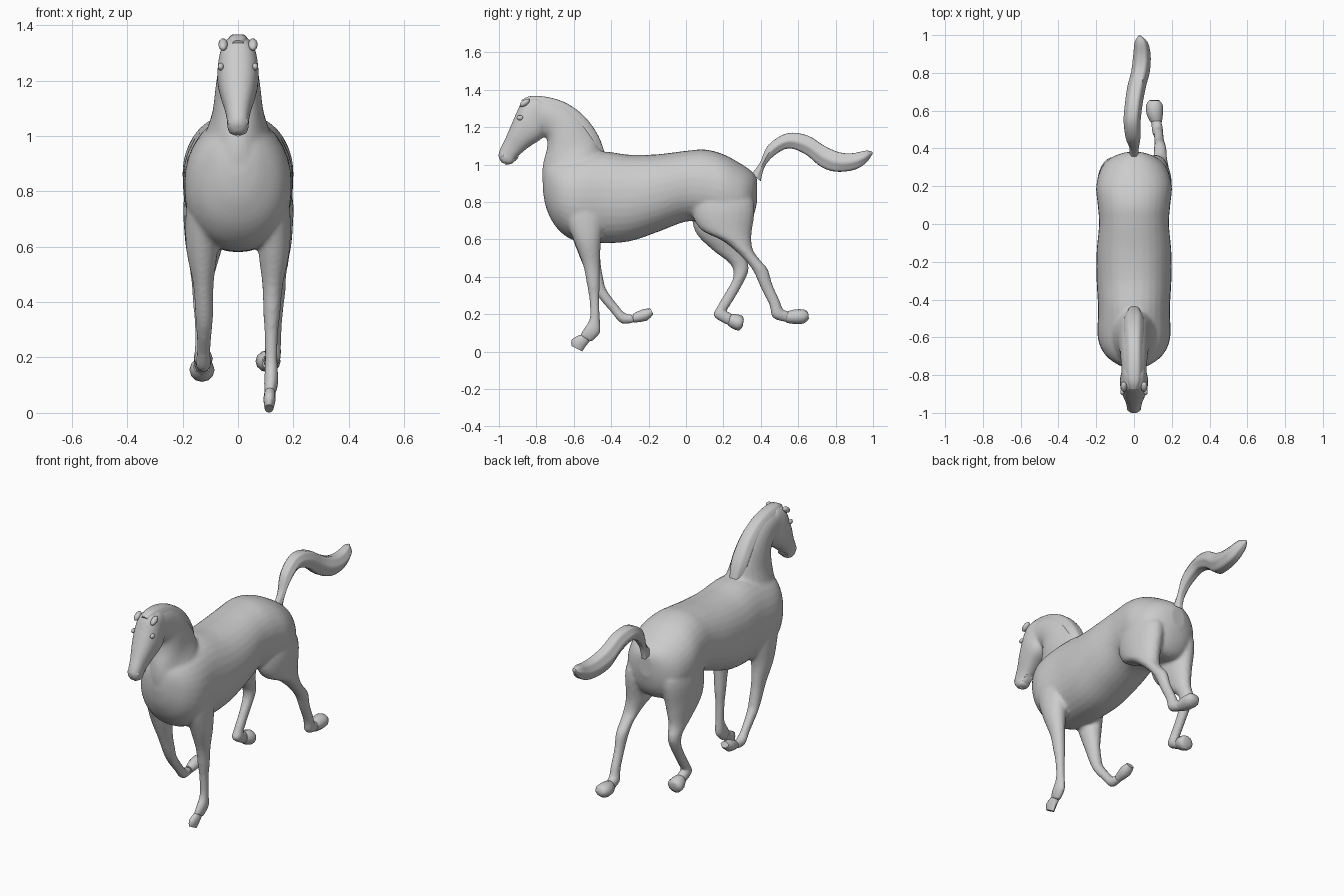
import bpy, bmesh, math
from mathutils import Vector, Matrix


def spline(p, t):
    """Catmull-Rom through the section tuples."""
    i = min(int(t), len(p) - 2)
    u = t - i
    a, b, c, d = p[max(i - 1, 0)], p[i], p[i + 1], p[min(i + 2, len(p) - 1)]
    return [0.5 * (2 * q + (r - o) * u + (2 * o - 5 * q + 4 * r - s) * u * u
                   + (3 * q - o - 3 * r + s) * u ** 3) for o, q, r, s in zip(a, b, c, d)]


def loft(bm, secs, sides=24, steps=4, power=1.0, ridge=0.0):
    """Skin oval sections: (y, z of one edge, y, z of opposite edge, half width, x)."""
    rings = []
    n = (len(secs) - 1) * steps
    for k in range(n + 1):
        y1, z1, y2, z2, hw, x = spline(secs, k / steps)
        c = Vector((x, (y1 + y2) / 2, (z1 + z2) / 2))
        axis = Vector((0, (y2 - y1) / 2, (z2 - z1) / 2))
        ring = []
        for j in range(sides):
            a = 2 * math.pi * j / sides
            s = 1 + ridge * math.cos(6 * a)
            ca, sa = math.cos(a), math.sin(a)
            cx = math.copysign(abs(ca) ** power, ca) * s
            cy = math.copysign(abs(sa) ** power, sa) * s
            ring.append(bm.verts.new(c + axis * cy + Vector((hw * cx, 0, 0))))
        rings.append(ring)
    for r, q in zip(rings, rings[1:]):
        for j in range(sides):
            m = (j + 1) % sides
            bm.faces.new((r[j], r[m], q[m], q[j]))
    bm.faces.new(rings[0])
    bm.faces.new(rings[-1])


def finish(name, bm, angle=50):
    bmesh.ops.recalc_face_normals(bm, faces=bm.faces)
    me = bpy.data.meshes.new(name)
    bm.to_mesh(me)
    bm.free()
    ob = bpy.data.objects.new(name, me)
    bpy.context.collection.objects.link(ob)
    bpy.ops.object.select_all(action='DESELECT')
    ob.select_set(True)
    bpy.context.view_layer.objects.active = ob
    bpy.ops.object.shade_smooth_by_angle(angle=math.radians(angle))
    return ob


def part(name, secs, **kw):
    bm = bmesh.new()
    loft(bm, secs, **kw)
    return finish(name, bm)


def pair(name, loc, size, tilt=0):
    """Mirrored pair of small ellipsoids."""
    bm = bmesh.new()
    for s in (-1, 1):
        m = (Matrix.Translation((s * loc[0], loc[1], loc[2])) @ Matrix.Rotation(tilt, 4, 'X')
             @ Matrix.Diagonal((*size, 1)))
        bmesh.ops.create_icosphere(bm, subdivisions=2, radius=1, matrix=m)
    return finish(name, bm)


# Torso, chest to rump
torso = [(-.765, .86, -.765, .93, .025, 0), (-.745, .76, -.745, 1.0, .085, 0),
         (-.69, .66, -.69, 1.03, .155, 0), (-.60, .595, -.60, 1.05, .192, 0),
         (-.45, .58, -.45, 1.07, .19, 0), (-.30, .59, -.30, 1.052, .198, 0),
         (-.15, .64, -.15, 1.055, .198, 0), (0, .695, 0, 1.073, .185, 0),
         (.10, .685, .10, 1.08, .192, 0), (.20, .66, .20, 1.055, .2, 0),
         (.30, .65, .30, 1.0, .172, 0), (.355, .71, .355, .96, .115, 0),
         (.38, .80, .38, .925, .045, 0)]
# Neck, arched up to the poll
neck = [(-.74, .80, -.40, 1.02, .14, 0), (-.768, .91, -.45, 1.075, .12, 0),
        (-.765, 1.0, -.475, 1.15, .094, 0), (-.745, 1.08, -.545, 1.25, .082, 0),
        (-.745, 1.14, -.63, 1.317, .073, 0), (-.79, 1.18, -.72, 1.352, .068, 0),
        (-.85, 1.2, -.82, 1.362, .064, 0)]
# Head, poll to muzzle
head = [(-.80, 1.363, -.73, 1.24, .06, 0), (-.87, 1.345, -.75, 1.17, .071, 0),
        (-.905, 1.28, -.775, 1.135, .075, 0), (-.94, 1.2, -.83, 1.10, .064, 0),
        (-.97, 1.13, -.875, 1.065, .048, 0), (-.995, 1.08, -.91, 1.03, .04, 0),
        (-1.003, 1.045, -.925, 1.005, .038, 0), (-.988, 1.01, -.95, 1.0, .022, 0)]
# Standing foreleg
fore_straight = [(-.67, .84, -.43, .84, .055, .125), (-.64, .70, -.44, .70, .06, .13),
                 (-.595, .58, -.455, .58, .056, .13), (-.55, .46, -.46, .46, .037, .125),
                 (-.53, .36, -.46, .36, .031, .122), (-.517, .28, -.463, .28, .024, .12),
                 (-.515, .18, -.46, .17, .023, .12), (-.545, .125, -.46, .10, .026, .12),
                 (-.57, .085, -.505, .05, .02, .115)]
# Folded foreleg
fore_bent = [(-.67, .84, -.43, .84, .055, -.125), (-.64, .70, -.44, .70, .06, -.13),
             (-.60, .585, -.46, .58, .056, -.13), (-.55, .46, -.455, .47, .037, -.125),
             (-.50, .345, -.44, .38, .033, -.122), (-.46, .28, -.425, .33, .029, -.122),
             (-.40, .21, -.37, .255, .024, -.124), (-.345, .15, -.325, .205, .027, -.125),
             (-.275, .155, -.285, .2, .022, -.125)]
# Trailing hind leg
hind_back = [(.06, .92, .29, .92, .06, .09), (.03, .78, .365, .79, .085, .112),
             (.07, .66, .35, .62, .072, .124), (.2, .59, .36, .54, .052, .134),
             (.30, .505, .40, .485, .037, .138), (.36, .43, .437, .44, .033, .138),
             (.40, .34, .462, .36, .026, .135), (.445, .25, .502, .27, .026, .13),
             (.465, .18, .52, .225, .03, .125), (.545, .155, .555, .215, .028, .117)]
# Forward hind leg
hind_front = [(.06, .92, .29, .92, .06, -.09), (.03, .77, .355, .79, .085, -.11),
              (.05, .64, .33, .62, .072, -.12), (.14, .545, .32, .52, .05, -.126),
              (.235, .47, .335, .455, .037, -.13), (.253, .40, .325, .405, .033, -.13),
              (.213, .32, .275, .31, .026, -.13), (.163, .235, .225, .23, .026, -.13),
              (.15, .185, .215, .22, .03, -.13), (.235, .135, .25, .2, .028, -.13)]

# Fuse the fleshy parts into one smooth skin
bm = bmesh.new()
loft(bm, torso, sides=32, power=.92)
loft(bm, head, power=.85)
for secs in (neck, fore_straight, fore_bent, hind_back, hind_front):
    loft(bm, secs)
body = finish("body", bm)
rm = body.modifiers.new("fuse", 'REMESH')
rm.mode, rm.voxel_size, rm.use_smooth_shade = 'VOXEL', .01, True
sm = body.modifiers.new("soften", 'SMOOTH')
sm.factor, sm.iterations = .5, 4

# Hooves
hooves = {
    "front_hoof_standing": [(-.565, .09, -.515, .055, .02, .115), (-.61, .065, -.535, .03, .022, .114),
                            (-.612, .03, -.555, .001, .016, .112)],
    "front_hoof_raised": [(-.28, .155, -.285, .2, .022, -.125), (-.21, .165, -.235, .225, .034, -.125),
                          (-.175, .2, -.19, .23, .025, -.125)],
    "hind_hoof_trailing": [(.535, .155, .545, .215, .03, .117), (.58, .147, .58, .225, .043, .11),
                           (.63, .15, .63, .225, .044, .108), (.657, .175, .653, .21, .026, .108)],
    "hind_hoof_forward": [(.225, .14, .24, .2, .03, -.13), (.25, .122, .268, .2, .043, -.13),
                          (.285, .112, .302, .19, .044, -.13), (.303, .135, .309, .17, .026, -.13)],
}
for name, secs in hooves.items():
    part(name, secs, sides=12, steps=2)

# Tail with combed strands
part("tail", [(.40, .91, .35, .95, .022, 0), (.42, .985, .395, 1.01, .024, 0),
              (.47, 1.045, .44, 1.105, .036, -.005), (.55, 1.085, .54, 1.168, .042, -.01),
              (.64, 1.052, .65, 1.157, .044, 0), (.72, .987, .74, 1.102, .046, .015),
              (.80, .96, .82, 1.067, .046, .035), (.90, .97, .89, 1.062, .043, .042),
              (.965, 1.01, .96, 1.075, .032, .038), (.998, 1.058, .995, 1.07, .006, .03)],
     ridge=.07)

# Mane lying along the crest
part("mane", [(-.43, 1.05, -.50, 1.03, .035, 0), (-.468, 1.155, -.53, 1.115, .05, 0),
              (-.541, 1.257, -.60, 1.20, .05, 0), (-.633, 1.326, -.67, 1.26, .046, 0),
              (-.735, 1.361, -.75, 1.29, .045, 0), (-.83, 1.367, -.82, 1.30, .042, 0),
              (-.88, 1.345, -.86, 1.30, .025, 0)], ridge=.05)

# Face details, mostly sunk into the head
pair("ears", (.054, -.862, 1.33), (.017, .032, .016), .6)
pair("eyes", (.062, -.888, 1.25), (.011, .018, .014))
pair("nostrils", (.026, -.978, 1.05), (.012, .012, .016))
part("lower_lip", [(-.90, 1.03, -.89, 1.06, .025, 0), (-.935, 1.005, -.93, 1.04, .026, 0),
                   (-.965, .998, -.96, 1.02, .016, 0)], sides=12, steps=2)
